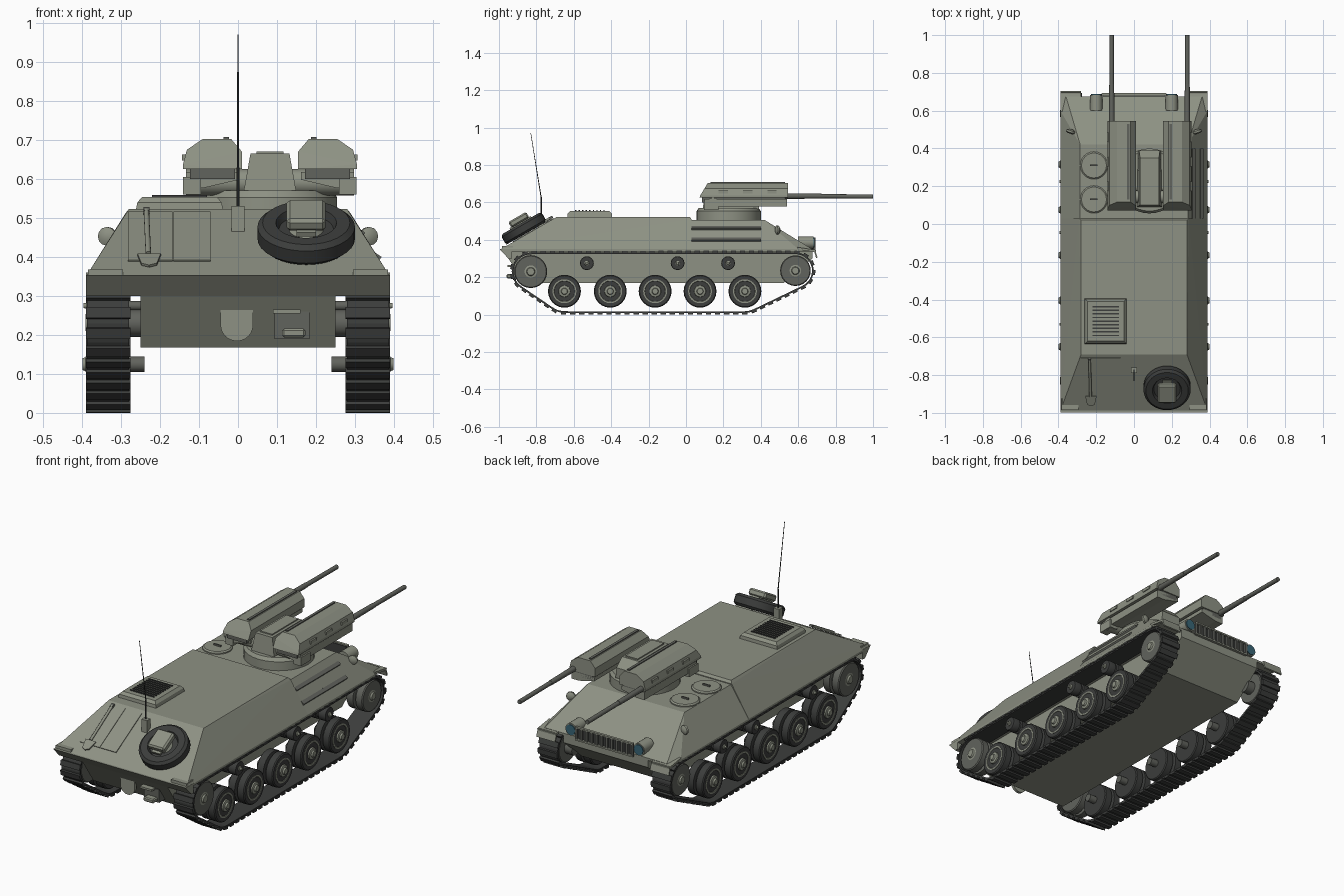
import bpy, bmesh, math
from mathutils import Vector, Matrix

if "Cube" in bpy.data.objects:
    bpy.data.objects.remove(bpy.data.objects["Cube"])

def material(name, c):
    m = bpy.data.materials.new(name)
    m.diffuse_color = (*c, 1)
    m.use_nodes = True
    m.node_tree.nodes["Principled BSDF"].inputs["Base Color"].default_value = m.diffuse_color
    return m

OLIVE = material("olive", (0.27, 0.285, 0.23))
DARK = material("dark_rubber", (0.045, 0.047, 0.045))
STEEL = material("steel", (0.12, 0.125, 0.11))
GLASS = material("lamp_glass", (0.04, 0.13, 0.18))

def finish(name, bm, mat, loc=(0, 0, 0), rot=(0, 0, 0), smooth=False):
    bmesh.ops.recalc_face_normals(bm, faces=bm.faces)
    me = bpy.data.meshes.new(name)
    bm.to_mesh(me)
    bm.free()
    ob = bpy.data.objects.new(name, me)
    bpy.context.collection.objects.link(ob)
    ob.location, ob.rotation_euler = loc, rot
    me.materials.append(mat)
    if smooth:
        bpy.ops.object.select_all(action='DESELECT')
        ob.select_set(True)
        bpy.context.view_layer.objects.active = ob
        bpy.ops.object.shade_smooth_by_angle(angle=math.radians(35))
    return ob

def hull(name, pts, mat=OLIVE):
    bm = bmesh.new()
    for p in pts:
        bm.verts.new(p)
    bmesh.ops.convex_hull(bm, input=bm.verts)
    bmesh.ops.dissolve_limit(bm, angle_limit=0.01, verts=bm.verts, edges=bm.edges)
    return finish(name, bm, mat)

def both(*pts):
    return [(s * x, y, z) for x, y, z in pts for s in (-1, 1)]

def box(name, c, size, mat=OLIVE, rot=(0, 0, 0), bevel=0):
    bm = bmesh.new()
    bmesh.ops.create_cube(bm, size=1, matrix=Matrix.Diagonal((*size, 1)))
    if bevel:
        bmesh.ops.bevel(bm, geom=bm.edges[:], offset=bevel, segments=1, affect='EDGES')
    return finish(name, bm, mat, c, rot)

def lathe(name, prof, loc, rot=(0, 0, 0), mat=OLIVE, n=24):
    """Spin (radius, height) points about local z and cap the ends."""
    bm = bmesh.new()
    rings = [[bm.verts.new((r * math.cos(k * math.tau / n), r * math.sin(k * math.tau / n), h))
              for k in range(n)] for r, h in prof]
    for a, b in zip(rings, rings[1:]):
        for k in range(n):
            bm.faces.new((a[k], a[(k + 1) % n], b[(k + 1) % n], b[k]))
    bm.faces.new(rings[0])
    bm.faces.new(rings[-1])
    return finish(name, bm, mat, loc, rot, True)

def rod(name, p, q, r, mat=OLIVE, n=12, r2=None):
    d = Vector(q) - Vector(p)
    return lathe(name, [(r, 0), (r2 or r, d.length)], p, d.to_track_quat('Z', 'Y').to_euler(), mat, n)

# Hull: sloped upper body, lower tub, rear lip
hull("hull_rear", both((.39, -.99, .35), (.39, -.97, .338), (.39, .03, .35), (.39, .03, .338),
                       (.28, -.69, .523), (.28, .02, .523), (.29, .03, .51)))
hull("hull_front", both((.39, .03, .35), (.39, .03, .338), (.39, .60, .35), (.39, .60, .338), (.36, .675, .35),
                        (.36, .675, .338), (.285, .03, .506), (.285, .42, .506)))
hull("lower_hull", both((.25, -.96, .345), (.25, -.95, .30), (.25, -.86, .168), (.25, .52, .168),
                        (.25, .675, .30), (.25, .675, .345)))
hull("rear_lip", both((.39, -.998, .352), (.39, -.95, .30), (.39, -.93, .30), (.39, -.93, .352)))
for s in (-1, 1):
    box("front_fender", (s * .335, .645, .347), (.11, .10, .012), rot=(-.15, 0, 0))
    box("fender_flap", (s * .335, .693, .325), (.11, .008, .045), rot=(.3, 0, 0))
    box("rear_fender", (s * .34, -.955, .358), (.09, .06, .02))
    lathe("side_mirror", [(.012, -.012), (.024, -.004), (.024, .006), (.012, .012)],
          (s * .335, .49, .453), (math.pi / 2, 0, s * .3), n=12)
    rod("mirror_stalk", (s * .30, .47, .445), (s * .335, .49, .45), .005)

# Running gear
road_tire = [(.055, -.05), (.083, -.05), (.088, -.045), (.088, -.008), (.07, -.005), (.07, .005),
             (.088, .008), (.088, .043), (.083, .048), (.062, .048)]
disc = [(.064, .02), (.064, .05), (.056, .05), (.046, .036), (.034, .036), (.03, .055), (.018, .058), (.015, .066)]

def scaled(prof, k, w=1):
    return [(r * k, h * w) for r, h in prof]

for s in (-1, 1):
    rot = (0, s * math.pi / 2, 0)
    for y in (-.65, -.405, -.165, .075, .315):
        lathe("road_wheel_tire", road_tire, (s * .333, y, .125), rot, DARK)
        lathe("road_wheel_disc", disc, (s * .333, y, .125), rot)
        rod("wheel_axle", (s * .24, y, .125), (s * .34, y, .125), .02, STEEL)
    for y in (-.53, -.045, .225):
        lathe("return_roller", scaled(road_tire, .42), (s * .333, y, .275), rot, DARK, 16)
        lathe("roller_hub", scaled(disc, .42, .95), (s * .333, y, .275), rot, OLIVE, 16)
        rod("roller_axle", (s * .24, y, .275), (s * .34, y, .275), .012, STEEL)
    for nm, y, z, k in (("rear_idler", -.83, .23, 1), ("drive_sprocket", .585, .235, .93)):
        lathe(nm + "_rim", scaled(road_tire, k), (s * .333, y, z), rot, STEEL)
        lathe(nm + "_disc", scaled(disc, 1.28 * k), (s * .325, y, z), rot)
        rod(nm + "_axle", (s * .24, y, z), (s * .34, y, z), .035, STEEL)

# Track path: belt (2D convex hull) around the wheel circles
circles = [(-.83, .23, .096), (-.65, .125, .11), (.315, .125, .11), (.585, .235, .092)]
pts = sorted((cy + r * math.cos(k * math.tau / 40), cz + r * math.sin(k * math.tau / 40))
             for cy, cz, r in circles for k in range(40))

def half(seq):
    out = []
    for p in seq:
        while len(out) > 1 and ((out[-1][0] - out[-2][0]) * (p[1] - out[-2][1])
                                - (out[-1][1] - out[-2][1]) * (p[0] - out[-2][0])) <= 0:
            out.pop()
        out.append(p)
    return out[:-1]

belt = [Vector(p) for p in half(pts) + half(pts[::-1])]
segs = list(zip(belt, belt[1:] + belt[:1]))
total = sum((b - a).length for a, b in segs)
LINKS = 72

def along(d):
    for a, b in segs:
        l = (b - a).length
        if d <= l:
            return a + (b - a) * (d / l), (b - a).normalized()
        d -= l
    return segs[0][0], (segs[0][1] - segs[0][0]).normalized()

for s in (-1, 1):
    bm = bmesh.new()
    rows = []
    for i in range(LINKS * 2):  # continuous band
        p, t = along(i * total / LINKS / 2)
        n = Vector((t.y, -t.x))
        rows.append([bm.verts.new((s * x, *(p + n * h))) for x, h in
                     ((.279, -.003), (.387, -.003), (.387, .006), (.279, .006))])
    for a, b in zip(rows, rows[1:] + rows[:1]):
        for k in range(4):
            bm.faces.new((a[k], a[(k + 1) % 4], b[(k + 1) % 4], b[k]))
    for i in range(LINKS):  # raised pads
        p, t = along((i + .5) * total / LINKS)
        c = p + Vector((t.y, -t.x)) * .009
        bmesh.ops.create_cube(bm, size=1, matrix=Matrix.Translation((s * .333, c.x, c.y))
                              @ Matrix.Rotation(math.atan2(t.y, t.x), 4, 'X')
                              @ Matrix.Diagonal((.114, .028, .012, 1)))
    finish("track", bm, DARK)

# Turret ring, centre block, trunnion
TX = .082
lathe("turret_ring", [(.172, .50), (.172, .553), (.16, .57)], (TX, .228, 0), n=32)
hull("turret_block", [(TX + s * x, y, z) for x, y, z in
     ((.068, .09, .565), (.06, .39, .565), (.05, .10, .665), (.05, .35, .665), (.055, .39, .62)) for s in (-1, 1)])
box("turret_block_lid", (TX, .23, .667), (.07, .22, .008))
rod("trunnion", (TX - .215, .145, .592), (TX + .215, .145, .592), .034, n=16)

# Gun pods, mirrored about the turret
for s in (-1, 1):
    sec = ((.172, .703), (.10, .703), (.072, .67), (.072, .625), (.223, .625), (.223, .638), (.213, .675))
    hull("gun_pod_cover", [(TX + s * u, y, z) for u, z in sec for y in (.072 + max(0, z - .63) * .6, .545)])
    tray = ((.08, .618), (.08, .598), (.17, .577), (.215, .577), (.215, .618))
    hull("gun_pod_tray", [(TX + s * u, y, z) for u, z in tray for y in (.10, .54)])
    hull("gun_pod_body", [(TX + s * u, y, z) for u in (.09, .205) for z in (.60, .64) for y in (.085, .54)], STEEL)
    box("gun_pod_foot", (TX + s * .2, .135, .583), (.045, .08, .045))
    box("pod_top_strip", (TX + s * .112, .33, .704), (.014, .40, .008), STEEL)
    for y in (.2, .33, .46):
        box("pod_hinge", (TX + s * .219, y, .655), (.012, .05, .016))
    gx = TX + s * .2
    rod("gun_sleeve", (gx, .53, .634), (gx, .74, .633), .015, STEEL, 12, .013)
    rod("gun_barrel", (gx, .73, .633), (gx, 1.0, .631), .0115, STEEL)

# Deck: hatches and engine vent
for y in (.31, .13):
    lathe("crew_hatch", [(.073, .50), (.073, .512), (.066, .518)], (-.212, y, 0))
    box("hatch_handle", (-.212, y, .522), (.04, .008, .008), STEEL)
hull("engine_vent", [(-.15 + s * x, -.515 + t * y, z) for x, y, z in ((.112, .12, .52), (.108, .118, .54), (.096, .105, .554))
                     for s in (-1, 1) for t in (-1, 1)])
for i in range(9):
    box("vent_slat", (-.15, -.59 + i * .019, .555), (.14, .007, .008), DARK)
for z, x in ((.40, .356), (.462, .314)):
    box("side_louver", (x, .215, z), (.02, .37, .014), STEEL, (0, .6, 0))

# Rear plate fittings in slope coordinates (d down the plate, h off it)
A = math.atan2(.173, .30)
CA, SA = math.cos(A), math.sin(A)

def on_plate(x, d, h):
    return Vector((x, -.69 - d * CA - h * SA, .523 - d * SA + h * CA))

lathe("spare_wheel_tire", [(.075, 0), (.112, 0), (.125, .012), (.125, .048), (.112, .06), (.078, .06), (.07, .04)],
      on_plate(.175, .185, .006), (A, 0, 0), DARK, 32)
lathe("spare_wheel_hub", [(.08, .02), (.078, .048), (.05, .04), (.03, .06), (.025, .08)],
      on_plate(.175, .185, 0), (A, 0, 0))
box("stowage_box", on_plate(.175, .185, .088), (.10, .11, .035), rot=(A, 0, 0), bevel=.008)
box("stowage_bracket", on_plate(.175, .185, .068), (.05, .13, .012), rot=(A, 0, 0))
for x, w in ((-.118, .095), (-.225, .115)):
    box("rear_panel", on_plate(x, .145, 0), (w, .25, .008), rot=(A, 0, 0))
rod("shovel_handle", on_plate(-.235, .03, .012), on_plate(-.23, .25, .012), .007)
box("shovel_grip", on_plate(-.235, .03, .012), (.016, .02, .012), STEEL, (A, 0, 0))
hull("shovel_blade", [on_plate(-.228 + x, d, h) for x, d in ((-.03, .25), (.03, .25), (-.02, .30), (.02, .30), (0, .31))
                      for h in (.006, .013)])

# Antenna
box("antenna_base", (0, -.775, .497), (.033, .03, .068))
rod("antenna_spring", (0, -.775, .52), (0, -.775, .63), .004, DARK, 8)
rod("antenna_whip", (0, -.775, .63), (0, -.83, .97), .003, DARK, 6, .0015)

# Rear lower plate: tow plate and hitch
rod("tow_plate_round", (-.003, -.925, .226), (-.003, -.91, .226), .042, n=24)
box("tow_plate", (-.003, -.9175, .252), (.084, .015, .05))
box("hitch_plate", (.138, -.90, .225), (.09, .05, .07), STEEL)
box("hitch_shelf", (.125, -.93, .26), (.07, .05, .01))
box("hitch_jaw", (.143, -.935, .205), (.06, .05, .022), bevel=.005)

# Nose: lamps and slatted guard
for s in (-1, 1):
    rod("headlamp", (s * .2, .60, .385), (s * .2, .682, .385), .033, n=16)
    rod("headlamp_glass", (s * .2, .68, .385), (s * .2, .687, .385), .027, GLASS, 16)
box("guard_backing", (0, .678, .376), (.33, .006, .06), DARK)
for z in (.344, .408):
    box("guard_rail", (0, .686, z), (.34, .014, .008))
for i in range(12):
    box("guard_slat", (-.165 + i * .03, .686, .376), (.012, .012, .066), STEEL)
